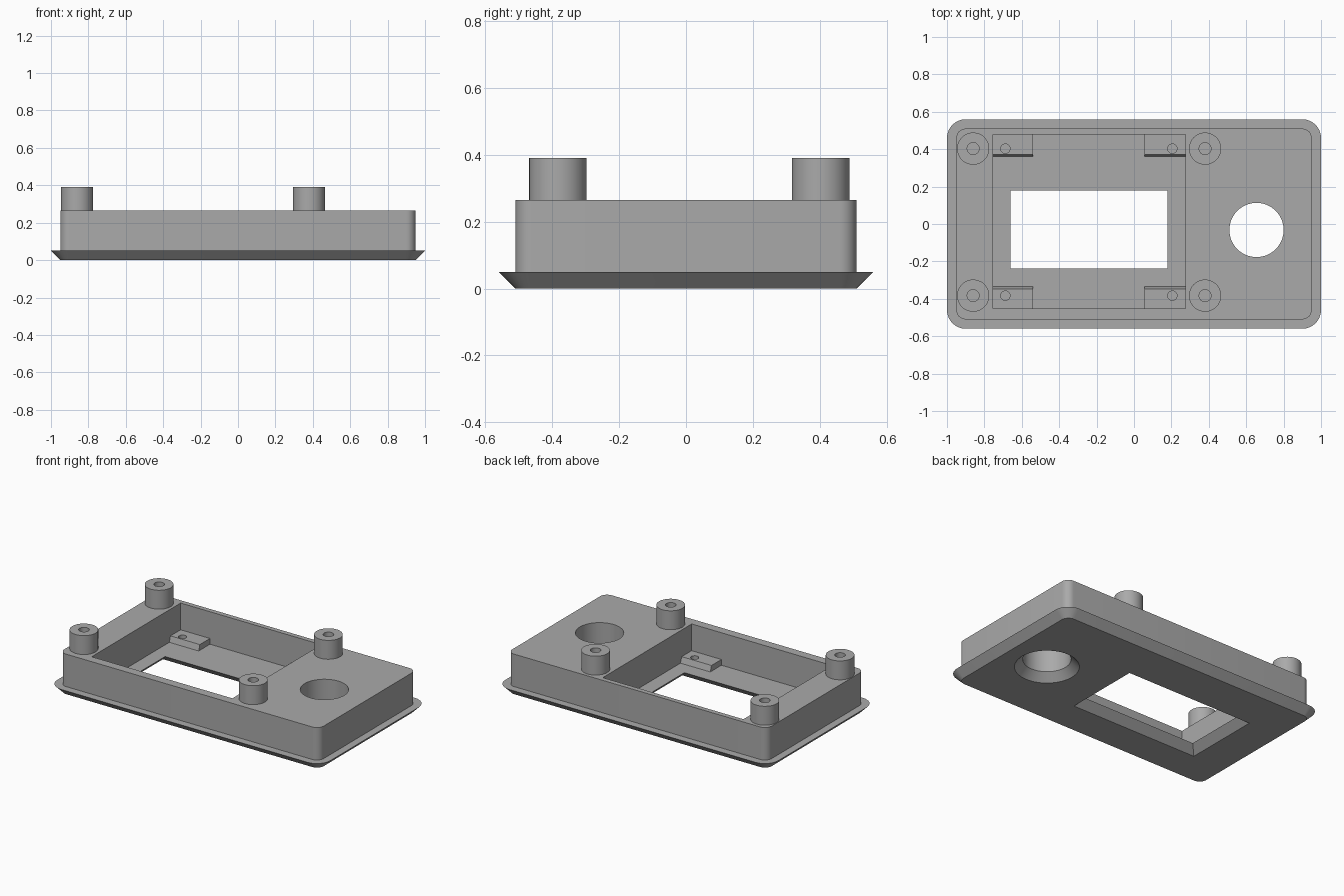
import bpy, bmesh, math

if "Cube" in bpy.data.objects:
    bpy.data.objects.remove(bpy.data.objects["Cube"])

grey = bpy.data.materials.new("mid grey")
grey.diffuse_color = (0.4, 0.4, 0.4, 1)
grey.use_nodes = True
grey.node_tree.nodes["Principled BSDF"].inputs["Base Color"].default_value = grey.diffuse_color


def rounded_rect(hx, hy, r, z, cx=0, cy=0, n=8):
    pts = []
    for k, (sx, sy) in enumerate([(1, 1), (-1, 1), (-1, -1), (1, -1)]):
        for i in range(n + 1):
            a = math.pi / 2 * (k + i / n)
            pts.append((cx + sx * (hx - r) + r * math.cos(a),
                        cy + sy * (hy - r) + r * math.sin(a), z))
    return pts


def rect(x0, x1, y0, y1, z):
    return [(x0, y0, z), (x1, y0, z), (x1, y1, z), (x0, y1, z)]


def circle(cx, cy, r, z, n=48):
    return [(cx + r * math.cos(2 * math.pi * i / n),
             cy + r * math.sin(2 * math.pi * i / n), z) for i in range(n)]


def loft(name, rings):
    """Skin a stack of equal-length rings and cap both ends."""
    bm = bmesh.new()
    loops = [[bm.verts.new(p) for p in ring] for ring in rings]
    n = len(rings[0])
    for a, b in zip(loops, loops[1:]):
        for i in range(n):
            j = (i + 1) % n
            bm.faces.new((a[i], a[j], b[j], b[i]))
    bm.faces.new(loops[0][::-1])
    bm.faces.new(loops[-1])
    bmesh.ops.recalc_face_normals(bm, faces=bm.faces)
    mesh = bpy.data.meshes.new(name)
    bm.to_mesh(mesh)
    bm.free()
    mesh.materials.append(grey)
    ob = bpy.data.objects.new(name, mesh)
    bpy.context.collection.objects.link(ob)
    return ob


def cut(ob, cutter):
    """Subtract the cutter, then remove it."""
    bpy.context.view_layer.objects.active = ob
    mod = ob.modifiers.new("cut", 'BOOLEAN')
    mod.operation = 'DIFFERENCE'
    mod.solver = 'EXACT'
    mod.object = cutter
    bpy.ops.object.modifier_apply(modifier=mod.name)
    bpy.data.objects.remove(cutter)


def smooth(ob):
    bpy.ops.object.select_all(action='DESELECT')
    ob.select_set(True)
    bpy.context.view_layer.objects.active = ob
    bpy.ops.object.shade_smooth_by_angle(angle=math.radians(30))


FLOOR, TOP, POST_TOP = 0.05, 0.265, 0.39

# Body block with the chamfered flange around its base
body = loft("body", [rounded_rect(0.95, 0.51, 0.05, 0),
                     rounded_rect(1.0, 0.56, 0.10, FLOOR),
                     rounded_rect(0.95, 0.51, 0.05, FLOOR),
                     rounded_rect(0.95, 0.51, 0.05, TOP)])

# Deep pocket
X0, X1, Y0, Y1 = -0.755, 0.275, -0.452, 0.478
cut(body, loft("pocket_cutter", [rect(X0, X1, Y0, Y1, FLOOR),
                                 rect(X0, X1, Y0, Y1, 0.5)]))

# Window and round hole, both flared toward the underside
window = [rect(-0.66 - e, 0.178 + e, -0.238 - e, 0.18 + e, z)
          for e, z in [(0.1, -0.05), (0, 0.05), (0, 0.2)]]
cut(body, loft("window_cutter", window))
hole = [circle(0.655, -0.032, r, z, 64)
        for r, z in [(0.245, -0.05), (0.145, 0.05), (0.145, 0.5)]]
cut(body, loft("hole_cutter", hole))
smooth(body)

# Four hollow posts on the top face
for x, sx in [(-0.86, "left"), (0.38, "right")]:
    for y, sy in [(-0.383, "front"), (0.403, "back")]:
        smooth(loft(f"post_{sy}_{sx}", [circle(x, y, 0.086, TOP),
                                        circle(x, y, 0.086, POST_TOP),
                                        circle(x, y, 0.032, POST_TOP),
                                        circle(x, y, 0.032, TOP + 0.002)]))

# Four drilled tabs in the pocket corners, with slightly sloped inner faces
TAB = 0.088
for xa, xb, hx, sx in [(X0, -0.54, -0.688, "left"), (0.057, X1, 0.205, "right")]:
    for low, high, wall, hy, sy in [(-0.335, -0.348, Y0, -0.383, "front"),
                                    (0.36, 0.372, Y1, 0.403, "back")]:
        tab = loft(f"tab_{sy}_{sx}", [rect(xa, xb, min(low, wall), max(low, wall), FLOOR),
                                      rect(xa, xb, min(high, wall), max(high, wall), TAB)])
        cut(tab, loft("tab_cutter", [circle(hx, hy, 0.025, FLOOR + 0.004, 24),
                                     circle(hx, hy, 0.025, 0.2, 24)]))
        smooth(tab)
